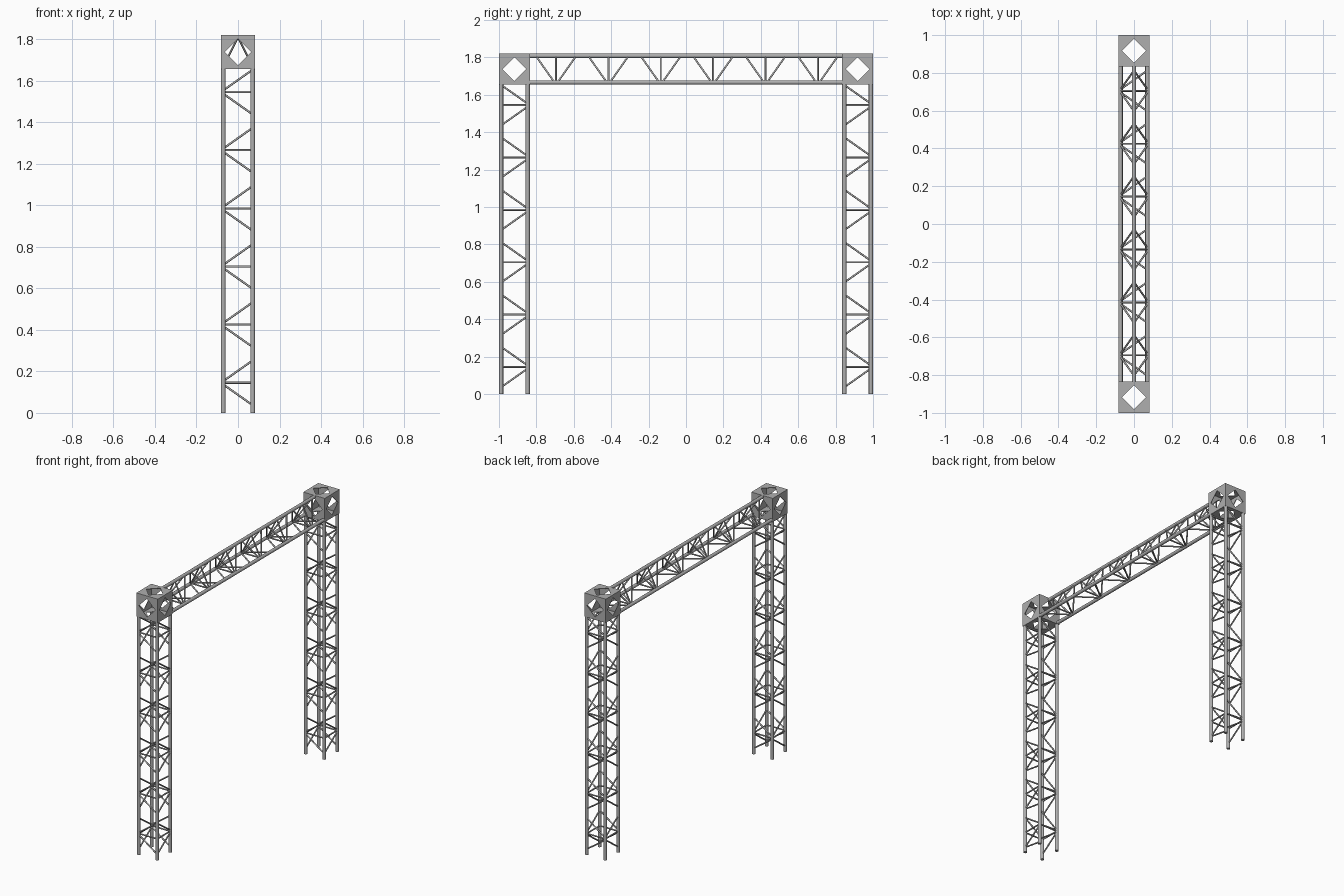
import bpy
import bmesh
from math import radians
from mathutils import Vector, Matrix

cube = bpy.data.objects.get("Cube")
if cube:
    bpy.data.objects.remove(cube, do_unlink=True)

metal = bpy.data.materials.new("grey metal")
metal.use_nodes = True
grey = (0.43, 0.43, 0.43, 1.0)
metal.diffuse_color = grey
metal.node_tree.nodes["Principled BSDF"].inputs["Base Color"].default_value = grey

HALF = 0.0825          # half of a corner box
LEG_Y = 1.0 - HALF     # leg centre line
TOP = 1.82
BOX_BASE = TOP - 2 * HALF
CHORD_OFF = 0.071      # chord distance from the truss centre
CHORD_R, STRUT_R = 0.0115, 0.005
PITCH, BAYS = 0.28, 6


def make_object(name, bm, smooth=True):
    mesh = bpy.data.meshes.new(name)
    bm.to_mesh(mesh)
    bm.free()
    mesh.materials.append(metal)
    obj = bpy.data.objects.new(name, mesh)
    bpy.context.collection.objects.link(obj)
    if smooth:
        bpy.ops.object.select_all(action='DESELECT')
        obj.select_set(True)
        bpy.context.view_layer.objects.active = obj
        bpy.ops.object.shade_smooth_by_angle(angle=radians(50))
    return obj


def add_tube(bm, a, b, radius, sides):
    a, b = Vector(a), Vector(b)
    axis = b - a
    turn = axis.to_track_quat('Z', 'Y').to_matrix().to_4x4()
    bmesh.ops.create_cone(bm, cap_ends=True, segments=sides, radius1=radius,
                          radius2=radius, depth=axis.length,
                          matrix=Matrix.Translation((a + b) / 2) @ turn)


def add_fan(bm, node, target, along):
    # three struts spreading from a node on one chord to the next chord
    node, target, along = Vector(node), Vector(target), Vector(along)
    add_tube(bm, node, target, STRUT_R, 8)
    for side in (-1, 1):
        add_tube(bm, node + along * side * 0.008,
                 target + along * side * 0.108, STRUT_R, 8)


# Square legs: four chords with lacing on every side
def make_leg(prefix, cy):
    chords, lacing = bmesh.new(), bmesh.new()
    c = CHORD_OFF
    for x in (-c, c):
        for y in (cy - c, cy + c):
            add_tube(chords, (x, y, 0), (x, y, BOX_BASE), CHORD_R, 16)
    for i in range(BAYS):
        z = 0.145 + PITCH * i
        for s in (-c, c):
            add_fan(lacing, (-c, cy + s, z), (c, cy + s, z), (0, 0, 1))
            add_fan(lacing, (s, cy + c, z), (s, cy - c, z), (0, 0, 1))
    make_object(prefix + "_leg_chords", chords)
    make_object(prefix + "_leg_lacing", lacing)


# Corner boxes: hollow, with a diamond opening in each of the six sides
def make_corner(prefix, cy):
    bm = bmesh.new()
    bmesh.ops.create_cube(bm, size=2 * HALF)
    for face in list(bm.faces):
        centre = face.calc_center_median()
        corners = list(face.verts)
        mids = []
        for i, v in enumerate(corners):
            m = (v.co + corners[(i + 1) % 4].co) / 2
            mids.append(bm.verts.new(centre + (m - centre) * 0.77))
        bm.faces.remove(face)
        for i, v in enumerate(corners):
            bm.faces.new((v, corners[(i + 1) % 4], mids[i]))
            bm.faces.new((v, mids[i], mids[i - 1]))
    bmesh.ops.recalc_face_normals(bm, faces=bm.faces)
    obj = make_object(prefix + "_corner_box", bm, smooth=False)
    obj.location = (0, cy, TOP - HALF)
    wall = obj.modifiers.new("wall", 'SOLIDIFY')
    wall.thickness = 0.004
    wall.offset = -1


for prefix, cy in (("front", -LEG_Y), ("back", LEG_Y)):
    make_leg(prefix, cy)
    make_corner(prefix, cy)

# Triangular beam: one top chord, two bottom chords, lacing on three sides
chords, lacing = bmesh.new(), bmesh.new()
end = LEG_Y - HALF
low, high = BOX_BASE + CHORD_R, TOP - CHORD_R
for x, z in ((0, high), (-CHORD_OFF, low), (CHORD_OFF, low)):
    add_tube(chords, (x, -end, z), (x, end, z), CHORD_R, 16)
for i in range(BAYS):
    y = -0.695 + PITCH * i
    for x in (-CHORD_OFF, CHORD_OFF):
        add_fan(lacing, (x, y, low), (0, y, high), (0, 1, 0))
    add_fan(lacing, (-CHORD_OFF, y, low), (CHORD_OFF, y, low), (0, 1, 0))
make_object("beam_chords", chords)
make_object("beam_lacing", lacing)
